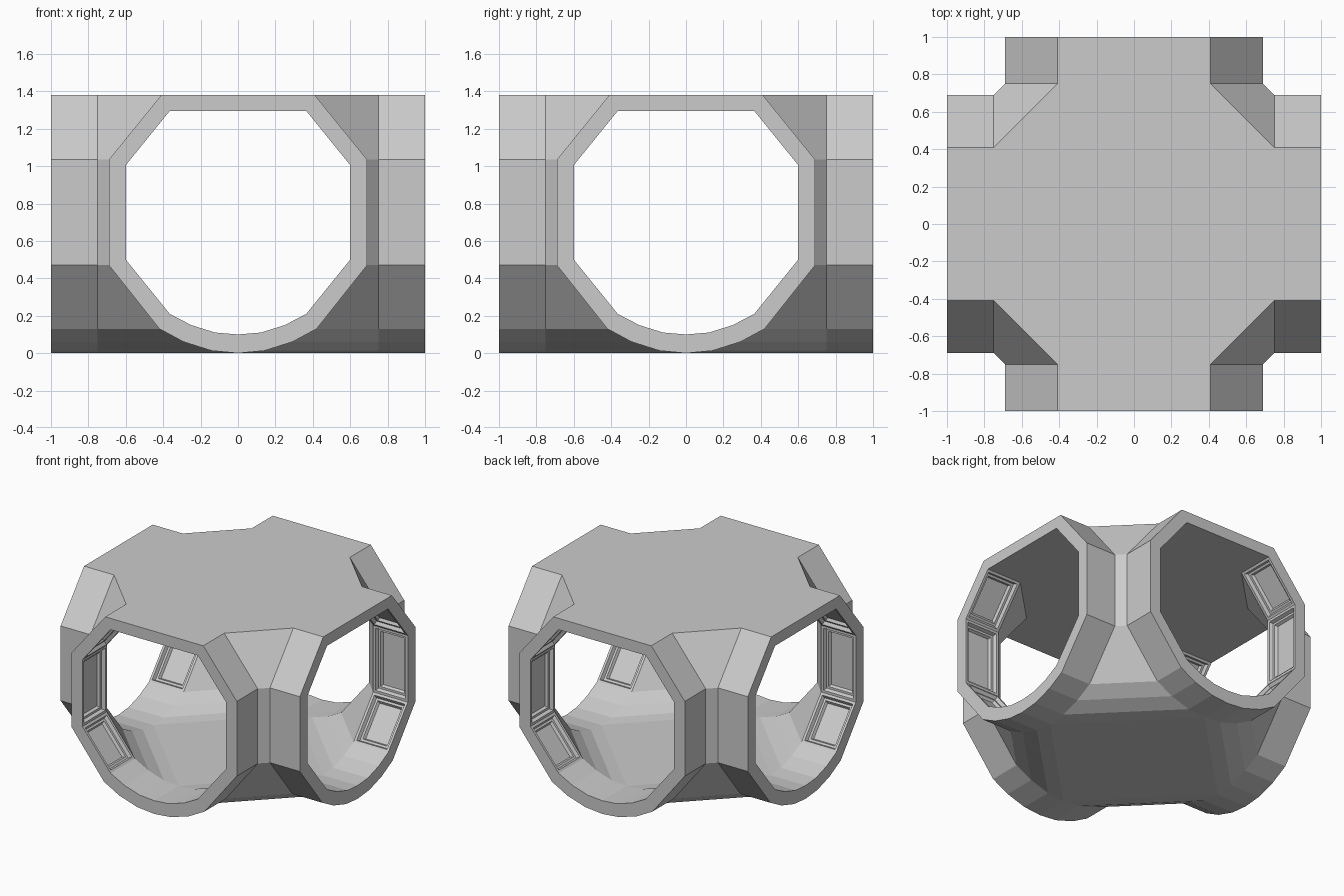
import bpy, bmesh
from mathutils import Matrix

if "Cube" in bpy.data.objects:
    bpy.data.objects.remove(bpy.data.objects["Cube"])

# Half cross-sections of a tunnel arm (half width, height), top to bottom
OUTER = [(0.41, 1.38), (0.69, 1.035), (0.69, 0.47), (0.42, 0.13),
         (0.29, 0.06), (0.14, 0.013), (0, 0)]
INNER = [(0.365, 1.295), (0.60, 1.005), (0.60, 0.50), (0.365, 0.21),
         (0.25, 0.15), (0.122, 0.11), (0, 0.10)]

bm = bmesh.new()
wall_faces = []


def corner_path(p, d, z):
    """Plan path: along one arm, across the corner bevel, out along the next arm."""
    return [(p, -1, z), (p, -d, z), (d, -p, z), (1, -p, z)]


def quad(points, turn):
    return bm.faces.new([bm.verts.new(turn @ Matrix.Translation(q).translation) for q in points])


def shell(profile, d, panels):
    """Four corner walls plus the flat ceiling and the floor."""
    for k in range(4):
        turn = Matrix.Rotation(k * 1.5707963268, 4, 'Z')
        rows = [corner_path(p, d, z) for p, z in profile]
        for i in range(len(rows) - 1):
            for j in range(3):
                pts = [rows[i][j], rows[i][j + 1], rows[i + 1][j + 1], rows[i + 1][j]]
                if i == len(rows) - 2 or len(set(pts)) == 4:
                    f = quad(pts, turn)
                    if panels and i < 3 and j != 1:
                        wall_faces.append(f)
    for p, z in (profile[0], profile[-1]):
        ring = []
        for k in range(4):
            turn = Matrix.Rotation(k * 1.5707963268, 4, 'Z')
            path = corner_path(p, d, z) if p else [(0, -d, z)]
            ring += [turn @ Matrix.Translation(q).translation for q in path]
        bm.faces.new([bm.verts.new(q) for q in ring])


# Outer and inner skins
shell(OUTER, 0.75, False)
shell(INNER, 0.71, True)

# Rims joining the skins at the four open ends
for k in range(4):
    turn = Matrix.Rotation(k * 1.5707963268, 4, 'Z')
    o = [(x, -1, z) for x, z in OUTER] + [(-x, -1, z) for x, z in OUTER[-2::-1]]
    n = [(x, -1, z) for x, z in INNER] + [(-x, -1, z) for x, z in INNER[-2::-1]]
    for i in range(len(o)):
        j = (i + 1) % len(o)
        quad([o[i], o[j], n[j], n[i]], turn)

bmesh.ops.remove_doubles(bm, verts=bm.verts, dist=0.0005)
bmesh.ops.recalc_face_normals(bm, faces=bm.faces)

# Stepped recessed panels on the inside walls of each arm
for thickness, depth in ((0.018, 0), (0.010, -0.025), (0.016, 0), (0.010, -0.02)):
    bmesh.ops.inset_individual(bm, faces=wall_faces, thickness=thickness,
                               depth=depth, use_even_offset=True)

mesh = bpy.data.meshes.new("corridor_junction")
bm.to_mesh(mesh)
bm.free()
bpy.context.collection.objects.link(bpy.data.objects.new("corridor_junction", mesh))
